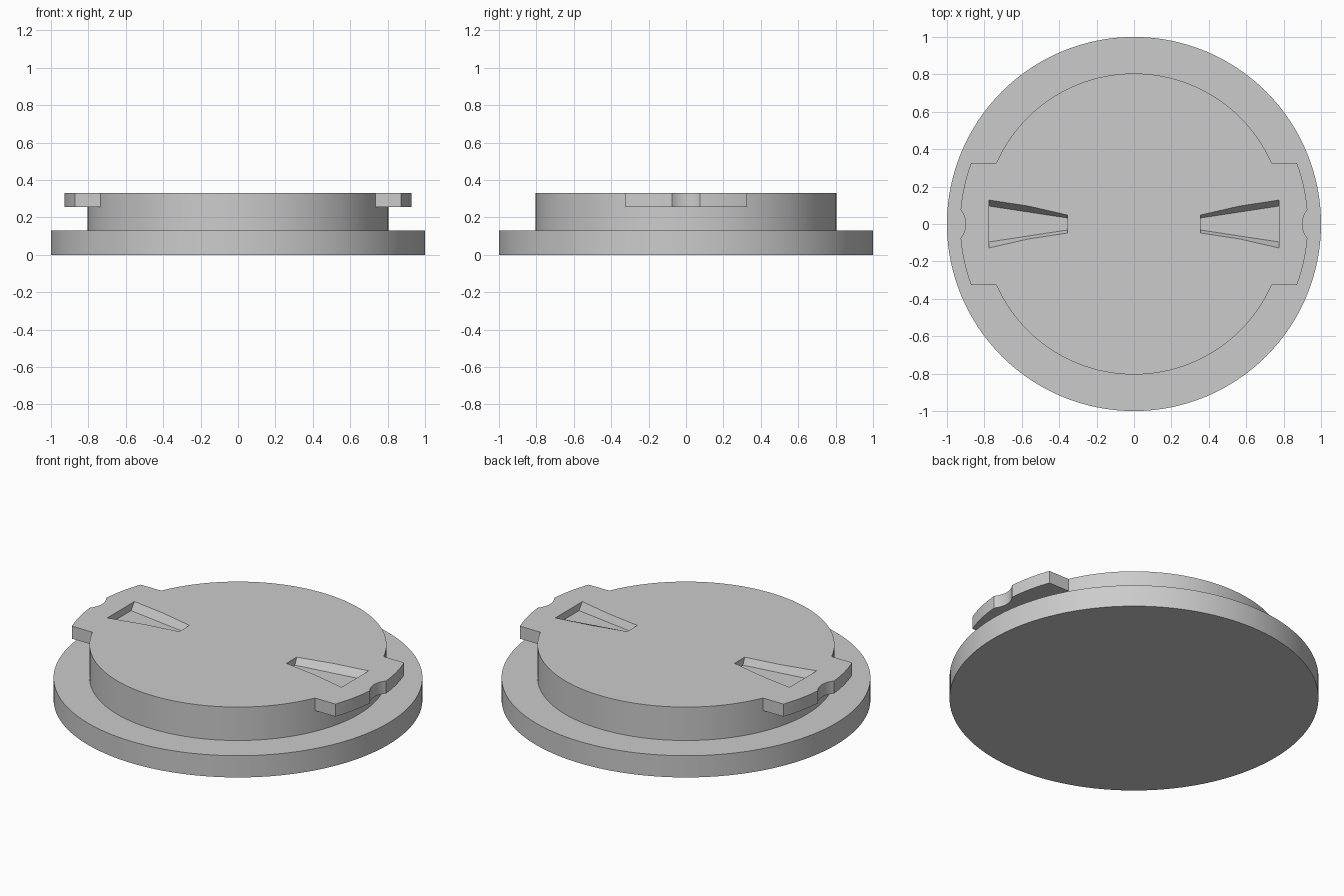
import bpy, bmesh
from math import sin, cos, pi, asin, acos, atan2, sqrt

BASE_R, CORE_R, TAB_R = 1.0, 0.805, 0.93
BASE_TOP, TAB_BOTTOM, TOP = 0.13, 0.255, 0.33
TAB_HALF = 0.325
NOTCH_X, NOTCH_R = 1.02, 0.12
SLOT_DEPTH = 0.042

cube = bpy.data.objects.get("Cube")
if cube:
    bpy.data.objects.remove(cube, do_unlink=True)

grey = bpy.data.materials.new("plain_grey")
grey.use_nodes = True
grey.diffuse_color = (0.6, 0.6, 0.6, 1)
grey.node_tree.nodes["Principled BSDF"].inputs["Base Color"].default_value = (0.6, 0.6, 0.6, 1)


def arc(radius, start, end, steps, cx=0.0):
    """Points along an arc, both ends included."""
    angles = [start + (end - start) * i / steps for i in range(steps + 1)]
    return [(cx + radius * cos(t), radius * sin(t)) for t in angles]


def finish(name, bm):
    bmesh.ops.recalc_face_normals(bm, faces=bm.faces)
    mesh = bpy.data.meshes.new(name)
    bm.to_mesh(mesh)
    bm.free()
    mesh.materials.append(grey)
    obj = bpy.data.objects.new(name, mesh)
    bpy.context.collection.objects.link(obj)
    return obj


def activate(obj):
    bpy.ops.object.select_all(action='DESELECT')
    obj.select_set(True)
    bpy.context.view_layer.objects.active = obj


def bridge(bm, low, high):
    n = len(low)
    for i in range(n):
        j = (i + 1) % n
        bm.faces.new((low[i], low[j], high[j], high[i]))


def ring(bm, points, z):
    return [bm.verts.new((x, y, z)) for x, y in points]


# Base flange
bm = bmesh.new()
circle = arc(BASE_R, 0, 2 * pi, 128)[:-1]
low, high = ring(bm, circle, 0), ring(bm, circle, BASE_TOP)
bridge(bm, low, high)
bm.faces.new(low)
bm.faces.new(high)
base = finish("base_flange", bm)

# Plug outline: tab edge with a shallow notch in the middle
tab_angle = asin(TAB_HALF / CORE_R)
tab_end = asin(TAB_HALF / TAB_R)
meet_x = (TAB_R ** 2 + NOTCH_X ** 2 - NOTCH_R ** 2) / (2 * NOTCH_X)
meet_y = sqrt(TAB_R ** 2 - meet_x ** 2)
notch_end = atan2(meet_y, meet_x)
spread = acos((NOTCH_X - meet_x) / NOTCH_R)
tab_edge = (arc(TAB_R, -tab_end, -notch_end, 10)
            + arc(NOTCH_R, pi + spread, pi - spread, 12, NOTCH_X)[1:-1]
            + arc(TAB_R, notch_end, tab_end, 10))
hidden_arc = arc(CORE_R, -tab_angle, tab_angle, 18)
open_arc = arc(CORE_R, tab_angle, pi - tab_angle, 48)[1:-1]

# Plug: round wall, two overhanging tabs, flat top
bm = bmesh.new()
core_low, core_high, outline = [], [], []
for s in (1, -1):
    def turn(points):
        return [(s * x, s * y) for x, y in points]
    core_low += ring(bm, turn(hidden_arc + open_arc), BASE_TOP)
    inner = ring(bm, turn(hidden_arc), TAB_BOTTOM)
    edge = ring(bm, turn(tab_edge), TAB_BOTTOM)
    free = ring(bm, turn(open_arc), TAB_BOTTOM)
    bm.faces.new(inner + edge[::-1])
    core_high += inner + free
    outline += [inner[0]] + edge + [inner[-1]] + free
bridge(bm, core_low, core_high)
bm.faces.new(core_low)
top = ring(bm, [v.co.xy for v in outline], TOP)
bridge(bm, outline, top)
bm.faces.new(top)
plug = finish("plug_with_tabs", bm)

# Tapered finger slots with sloping side walls
for s in (1, -1):
    bm = bmesh.new()
    sections = []
    for x, floor, mouth in ((0.355, 0.032, 0.048), (0.775, 0.096, 0.128)):
        rise = 2 * mouth - floor
        section = [(-floor, -SLOT_DEPTH), (floor, -SLOT_DEPTH),
                   (rise, SLOT_DEPTH), (-rise, SLOT_DEPTH)]
        sections.append([bm.verts.new((s * x, y, TOP + z)) for y, z in section])
    bridge(bm, *sections)
    for section in sections:
        bm.faces.new(section)
    cutter = finish("slot_cutter", bm)
    cutter.hide_render = True
    activate(plug)
    cut = plug.modifiers.new("slot", 'BOOLEAN')
    cut.operation = 'DIFFERENCE'
    cut.solver = 'EXACT'
    cut.object = cutter
    bpy.ops.object.modifier_apply(modifier=cut.name)
    bpy.data.objects.remove(cutter, do_unlink=True)

for obj in (base, plug):
    activate(obj)
    bpy.ops.object.shade_smooth_by_angle(angle=pi / 9)
